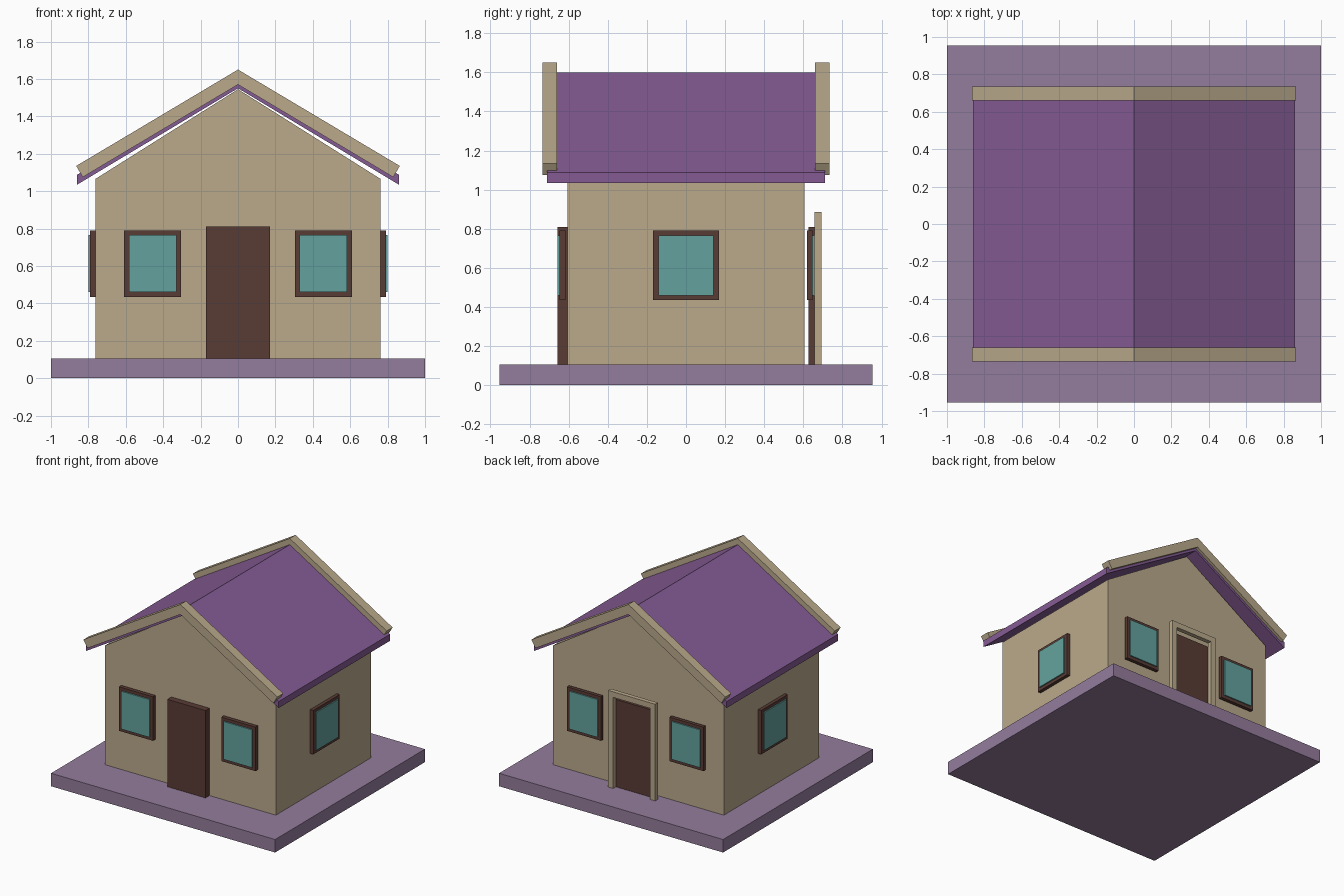
import bpy
import bmesh

default = bpy.data.objects.get("Cube")
if default:
    bpy.data.objects.remove(default, do_unlink=True)


def material(name, rgb):
    mat = bpy.data.materials.new(name)
    mat.use_nodes = True
    mat.diffuse_color = (*rgb, 1)
    bsdf = mat.node_tree.nodes["Principled BSDF"]
    bsdf.inputs["Base Color"].default_value = (*rgb, 1)
    bsdf.inputs["Roughness"].default_value = 0.8
    return mat


TAN = material("tan plaster", (0.49, 0.40, 0.26))
PURPLE = material("purple roof", (0.235, 0.105, 0.296))
MAUVE = material("mauve ground", (0.296, 0.202, 0.332))
TEAL = material("teal glass", (0.127, 0.361, 0.342))
BROWN = material("dark brown wood", (0.102, 0.045, 0.036))


def prism(name, profile, y0, y1, mat):
    """Extrude an (x, z) outline from y0 to y1."""
    bm = bmesh.new()
    face = bm.faces.new([bm.verts.new((x, y0, z)) for x, z in profile])
    out = bmesh.ops.extrude_face_region(bm, geom=[face])
    moved = [v for v in out["geom"] if isinstance(v, bmesh.types.BMVert)]
    bmesh.ops.translate(bm, verts=moved, vec=(0, y1 - y0, 0))
    bmesh.ops.recalc_face_normals(bm, faces=bm.faces)
    mesh = bpy.data.meshes.new(name)
    bm.to_mesh(mesh)
    bm.free()
    mesh.materials.append(mat)
    obj = bpy.data.objects.new(name, mesh)
    bpy.context.collection.objects.link(obj)
    return obj


def box(name, x, y, z, mat):
    (x0, x1), (z0, z1) = x, z
    return prism(name, [(x0, z0), (x1, z0), (x1, z1), (x0, z1)], *y, mat)


def mirrored(half):
    """Complete an outline that runs from apex to apex on the +x side."""
    return half + [(-x, z) for x, z in reversed(half) if x > 0]


# Ground slab and gabled walls
FLOOR = 0.105
box("ground_slab", (-1, 1), (-0.955, 0.955), (0, FLOOR), MAUVE)
prism("walls", mirrored([(0, 1.545), (0.763, 1.065), (0.763, FLOOR)]),
      -0.607, 0.607, TAN)

# Roof halves and gable trim boards
for side, s in (("left", 1), ("right", -1)):
    slope = [(0, 1.55), (0, 1.6), (s * 0.86, 1.088), (s * 0.86, 1.035)]
    prism("roof_" + side, slope, -0.71, 0.71, PURPLE)
    board = [(0, 1.57), (0, 1.65), (s * 0.865, 1.135), (s * 0.83, 1.075)]
    prism("front_trim_" + side, board, -0.735, -0.66, TAN)
    prism("back_trim_" + side, board, 0.66, 0.735, TAN)


def window(name, axis, sign, centre, near, far, glass):
    """Frame panel with a slightly proud pane, facing along one axis."""
    for part, half, z, d0, d1, mat in (
            ("_frame", 0.152, (0.435, 0.79), near, far, BROWN),
            ("_glass", 0.127, (0.46, 0.765), far, glass, TEAL)):
        if axis == "x":
            half *= 1.11
        span = (centre - half, centre + half)
        depth = sorted((sign * d0, sign * d1))
        x, y = (depth, span) if axis == "x" else (span, depth)
        box(name + part, x, y, z, mat)


# Windows on all four walls
for side, s in (("left", 1), ("right", -1)):
    window("front_window_" + side, "y", -1, s * 0.457, 0.617, 0.648, 0.658)
    window("back_window_" + side, "y", 1, s * 0.457, 0.62, 0.648, 0.658)
    window("side_window_" + side, "x", s, 0, 0.763, 0.79, 0.80)

# Doors, and the surround around the back door
box("front_door", (-0.17, 0.17), (-0.658, -0.607), (FLOOR, 0.81), BROWN)
box("back_door", (-0.17, 0.17), (0.626, 0.658), (FLOOR, 0.81), BROWN)
arch = [(0.165, 0.84), (0.165, FLOOR), (0.21, FLOOR), (0.21, 0.885)]
prism("back_door_surround", arch + [(-x, z) for x, z in reversed(arch)],
      0.658, 0.693, TAN)
